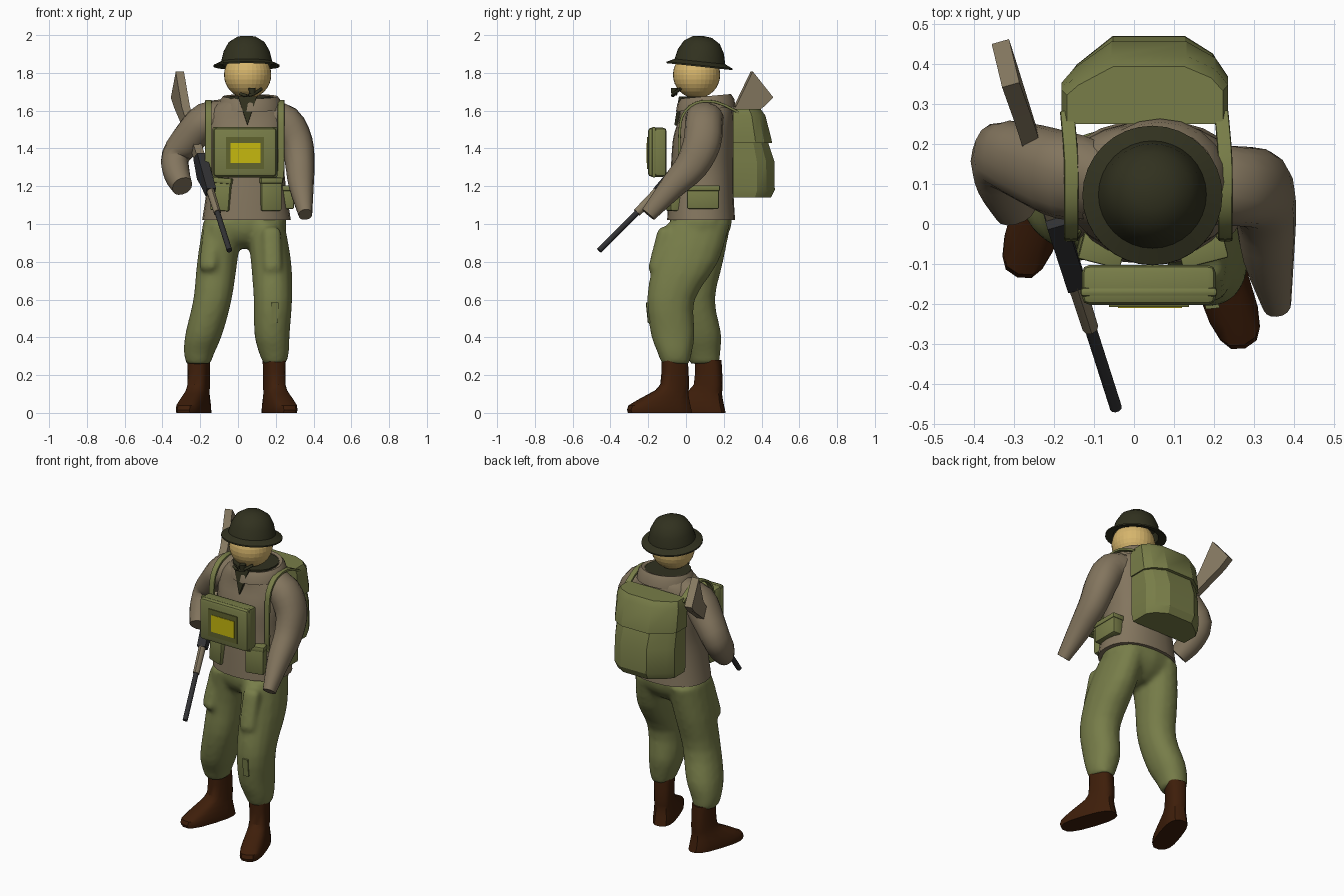
import bpy, bmesh, math
from mathutils import Vector, Matrix, Euler

if "Cube" in bpy.data.objects:
    bpy.data.objects.remove(bpy.data.objects["Cube"], do_unlink=True)


def material(name, hexcode):
    rgb = [int(hexcode[i:i + 2], 16) / 255 for i in (0, 2, 4)]
    col = [c / 12.92 if c < 0.04 else ((c + 0.055) / 1.055) ** 2.4 for c in rgb] + [1]
    m = bpy.data.materials.new(name)
    m.use_nodes = True
    m.diffuse_color = col
    m.node_tree.nodes["Principled BSDF"].inputs["Base Color"].default_value = col
    return m


JACKET = material("jacket tan", "83755e")
TROUSER = material("trouser green", "777d49")
GEAR = material("webbing green", "787d48")
SKIN = material("skin", "d6b56c")
BOOT = material("boot brown", "3e1e0a")
HELMET = material("helmet olive", "31311f")
METAL = material("gun metal", "313133")
WOOD = material("stock wood", "877a62")
PANEL = material("panel olive", "60632f")
YELLOW = material("patch yellow", "c6b80e")


def finish(name, bm, mat, matrix=None, angle=35):
    bmesh.ops.recalc_face_normals(bm, faces=bm.faces[:])
    me = bpy.data.meshes.new(name)
    bm.to_mesh(me)
    bm.free()
    me.materials.append(mat)
    ob = bpy.data.objects.new(name, me)
    bpy.context.scene.collection.objects.link(ob)
    if matrix:
        ob.matrix_world = matrix
    bpy.ops.object.select_all(action="DESELECT")
    ob.select_set(True)
    bpy.context.view_layer.objects.active = ob
    bpy.ops.object.shade_smooth_by_angle(angle=math.radians(angle))
    return ob


def place(loc, rot=(0, 0, 0)):
    return Matrix.Translation(loc) @ Euler(rot).to_matrix().to_4x4()


def resample(rows, n):
    """Smooth spline through the stations, n steps per span."""
    rows = [Vector(r) for r in rows]
    out = []
    for i in range(len(rows) - 1):
        p0, p1, p2 = rows[max(i - 1, 0)], rows[i], rows[i + 1]
        p3 = rows[min(i + 2, len(rows) - 1)]
        for k in range(n):
            t = k / n
            out.append(p1 + (p2 - p0) * (t / 2)
                       + (p0 * 2 - p1 * 5 + p2 * 4 - p3) * (t * t / 2)
                       + (p1 * 3 - p0 - p2 * 3 + p3) * (t ** 3 / 2))
    return out + [rows[-1]]


def oval(sides, power):
    pts = []
    for i in range(sides):
        a = math.tau * i / sides
        c, s = math.cos(a), math.sin(a)
        pts.append((math.copysign(abs(c) ** (2 / power), c),
                    math.copysign(abs(s) ** (2 / power), s)))
    return pts


def bridge(bm, rings):
    n = len(rings[0])
    for lo, hi in zip(rings, rings[1:]):
        for j in range(n):
            bm.faces.new((lo[j], lo[(j + 1) % n], hi[(j + 1) % n], hi[j]))


def loft(name, rows, mat, outline=None, steps=3, follow=False, matrix=None, angle=50):
    """Stations are x, y, z, half width, half depth; follow turns rings along the path."""
    outline = outline or oval(16, 2.2)
    rows = resample(rows, steps)
    bm = bmesh.new()
    rings = []
    for i, r in enumerate(rows):
        c, u, v = Vector(r[:3]), Vector((1, 0, 0)), Vector((0, 1, 0))
        if follow:
            t = Vector(rows[min(i + 1, len(rows) - 1)][:3]) - Vector(rows[max(i - 1, 0)][:3])
            t.normalize()
            u = (u - t * u.dot(t)).normalized()
            v = t.cross(u)
        rings.append([bm.verts.new(c + u * a * r[3] + v * b * r[4]) for a, b in outline])
    bridge(bm, rings)
    bm.faces.new(rings[0])
    bm.faces.new(rings[-1])
    return finish(name, bm, mat, matrix, angle)


def box(name, size, mat, matrix, bevel=0.0):
    bm = bmesh.new()
    bmesh.ops.create_cube(bm, size=1)
    bmesh.ops.scale(bm, vec=size, verts=bm.verts[:])
    if bevel:
        bmesh.ops.bevel(bm, geom=bm.edges[:], offset=bevel, segments=2, affect="EDGES", profile=0.5)
    return finish(name, bm, mat, matrix)


def prism(name, pts, width, mat, matrix):
    """Outline in local y, z extruded across local x."""
    bm = bmesh.new()
    f = bm.faces.new([bm.verts.new((-width / 2, y, z)) for y, z in pts])
    ext = bmesh.ops.extrude_face_region(bm, geom=[f])
    bmesh.ops.translate(bm, vec=(width, 0, 0),
                        verts=[g for g in ext["geom"] if isinstance(g, bmesh.types.BMVert)])
    return finish(name, bm, mat, matrix)


# Faceted head and brimmed helmet
bm = bmesh.new()
bmesh.ops.create_uvsphere(bm, u_segments=32, v_segments=16, radius=.125)
finish("head", bm, SKIN, place((.051, .056, 1.79)), 2)
bm = bmesh.new()
profile = [(0, .152), (.05, .146), (.095, .118), (.122, .07), (.135, .015), (.175, -.004),
           (.175, -.012), (.13, -.004), (.115, .05), (0, .1)]
vs = [bm.verts.new((r, 0, z)) for r, z in profile]
es = [bm.edges.new(p) for p in zip(vs, vs[1:])]
bmesh.ops.spin(bm, geom=vs + es, cent=(0, 0, 0), axis=(0, 0, 1), angle=math.tau, steps=32)
bmesh.ops.remove_doubles(bm, verts=bm.verts[:], dist=.0005)
finish("helmet", bm, HELMET, place((.046, .072, 1.845), (-.105, 0, 0)), 50)

# Mouth pipe
loft("pipe_stem", [(.125, -.03, 1.715, .008, .008), (.085, -.065, 1.69, .009, .009),
                   (.045, -.07, 1.68, .009, .009), (.01, -.06, 1.69, .008, .008)],
     HELMET, follow=True, outline=oval(8, 2))
loft("pipe_bowl", [(.075, -.062, 1.68, .016, .016), (.075, -.062, 1.72, .019, .019)], HELMET,
     outline=oval(10, 2))

# Jacket and arms
loft("jacket", [(.045, .08, 1.02, .235, .18), (.045, .08, 1.15, .215, .172),
                (.045, .085, 1.3, .2, .165), (.045, .093, 1.45, .215, .162),
                (.045, .105, 1.55, .215, .146), (.045, .107, 1.62, .175, .137),
                (.05, .105, 1.655, .13, .125)], JACKET, outline=oval(24, 2.3))
loft("left_arm", [(.15, .1, 1.56, .095, .105), (.25, .095, 1.535, .095, .1),
                  (.312, .085, 1.43, .085, .1), (.328, .03, 1.31, .077, .088),
                  (.335, -.07, 1.2, .066, .068), (.357, -.2, 1.05, .036, .042)],
     JACKET, follow=True)
loft("right_arm", [(-.06, .11, 1.56, .09, .1), (-.17, .12, 1.545, .093, .11),
                   (-.255, .15, 1.46, .088, .1), (-.33, .17, 1.36, .075, .085),
                   (-.325, .11, 1.27, .07, .075), (-.295, .04, 1.2, .055, .06)],
     JACKET, follow=True)

# Turned collar over a dark scarf, open at the throat
loft("scarf", [(.055, .1, 1.55, .12, .12), (.055, .1, 1.675, .13, .125)], HELMET)
bm = bmesh.new()
bridge(bm, [[bm.verts.new((x * r, y * r * .92, z + .012 * y)) for x, y in oval(20, 2)]
            for r, z in [(.172, -.045), (.163, 0), (.145, .024), (.125, .018)]])
finish("collar", bm, JACKET, place((.065, .105, 1.652)))
prism("open_collar", [(-.05, .085), (.05, .085), (0, -.07)], .03, HELMET,
      place((.05, -.036, 1.59), (-.16, 0, 0)) @ Matrix.Rotation(math.pi / 2, 4, "Z"))

# Trousers: hips, legs and thigh pockets blended into one cloth surface
cloth = [
    loft("trousers", [(.04, .08, 1.04, .215, .165), (.04, .075, .97, .215, .16),
                      (.035, .07, .91, .16, .125), (.03, .07, .87, .06, .07)], TROUSER),
    loft("left_leg", [(.145, .07, 1.01, .1, .165), (.175, 0, .8, .107, .172),
                      (.185, -.08, .6, .102, .127), (.18, -.07, .42, .094, .117),
                      (.19, -.06, .32, .08, .092), (.195, -.055, .26, .06, .074)], TROUSER),
    loft("right_leg", [(-.08, .08, 1.01, .105, .16), (-.11, .065, .8, .107, .132),
                       (-.135, .04, .6, .102, .114), (-.18, .07, .42, .099, .117),
                       (-.205, .09, .32, .082, .092), (-.21, .1, .26, .064, .078)], TROUSER)]
for side, loc, turn in (("left", (.18, -.135, .86), .15), ("right", (-.145, -.03, .87), -.45)):
    cloth.append(box(side + "_pocket", (.105, .08, .26), TROUSER, place(loc, (-.25, 0, turn)), .035))
for ob in cloth:
    ob.select_set(True)
bpy.context.view_layer.objects.active = cloth[0]
bpy.ops.object.join()
remesh = cloth[0].modifiers.new("blend", "REMESH")
remesh.mode = "VOXEL"
remesh.voxel_size = .013
remesh.use_smooth_shade = True
smooth = cloth[0].modifiers.new("soften", "SMOOTH")
smooth.factor = .5
smooth.iterations = 8
box("knee_patch", (.035, .012, .11), TROUSER, place((.195, -.2, .53), (.1, 0, .1)))

# Boots
for side, loc, turn in (("left", (.192, -.06, 0), .33), ("right", (-.208, .118, 0), -.32)):
    loft(side + "_boot", [(0, -.082, 0, .066, .178), (0, -.085, .04, .067, .171),
                          (0, -.035, .1, .057, .108), (0, 0, .15, .053, .076),
                          (0, 0, .28, .056, .068)], BOOT, outline=oval(16, 2.8), steps=2,
         matrix=place(loc, (0, 0, turn)), angle=35)

# Backpack with overlapping flap
SHAPE = [(-1, -1), (1, -1), (1, .15), (.85, .6), (.5, 1), (-.4, 1), (-.85, .35), (-1, 0)]


def pack(name, levels):
    loft(name, [(.027, .25 + d, z, w, d) for z, w, d in levels], GEAR, outline=SHAPE,
         steps=1, angle=25)


pack("backpack_body", [(1.14, .19, .1), (1.18, .2, .11), (1.33, .2, .109), (1.44, .2, .091)])
pack("backpack_flap", [(1.428, .208, .103), (1.45, .208, .101), (1.575, .208, .085),
                       (1.61, .195, .072)])
for side, x in (("left", .228), ("right", -.157)):
    loft(side + "_shoulder_strap",
         [(x - .01, .28, 1.59, .018, .007), (x, .16, 1.645, .018, .007), (x, .05, 1.64, .018, .007),
          (x, -.02, 1.57, .018, .007), (x, -.035, 1.45, .018, .007), (x, -.035, 1.3, .018, .007),
          (x * .95, -.02, 1.2, .018, .007)], GEAR, outline=oval(8, 6), follow=True)

# Belt pouches
for name, size, loc, rot in (
        ("right_pouch", (.1, .07, .17), (-.085, -.06, 1.155), (0, .08, -.25)),
        ("left_pouch", (.11, .07, .17), (.17, -.06, 1.155), (0, 0, .25)),
        ("hip_pouch", (.07, .17, .12), (.262, .09, 1.14), (0, 0, 0))):
    m = place(loc, rot)
    box(name, size, GEAR, m, .008)
    box(name + "_lid", (size[0] + .008, size[1] + .008, .03), GEAR,
        m @ Matrix.Translation((0, 0, size[2] / 2 - .01)), .005)

# Chest case with front panel and plain patch
box("chest_case", (.335, .1, .26), GEAR, place((.037, -.152, 1.38)), .02)
box("case_rim", (.342, .022, .267), GEAR, place((.037, -.17, 1.38)), .008)
box("case_panel", (.2, .008, .17), PANEL, place((.037, -.203, 1.375)))
box("case_patch", (.16, .004, .105), YELLOW, place((.04, -.208, 1.375)))

# Rifle, built along an axis from muzzle to butt and rolled slightly
muzzle = Vector((-.045, -.46, .86))
along = Vector((-.278, .87, .87)).normalized()
across = (Vector((1, 0, 0)) - along * along.x).normalized()
frame = Matrix((across, along, across.cross(along))).transposed().to_4x4()
frame.translation = muzzle
frame = frame @ Matrix.Rotation(.17, 4, "Y")
loft("rifle_barrel", [(0, 0, 0, .015, .015), (0, .34, 0, .015, .015)], METAL,
     outline=oval(10, 2), follow=True, steps=1, matrix=frame)
loft("rifle_handguard", [(0, .29, 0, .02, .022), (0, .46, 0, .022, .026)], WOOD,
     outline=oval(8, 2), follow=True, steps=1, matrix=frame)
prism("rifle_receiver", [(.45, .025), (.7, .045), (.74, -.03), (.62, -.07), (.56, -.05), (.45, -.028)],
      .05, METAL, frame)
prism("rifle_stock", [(.7, .025), (1.07, .03), (1.268, .1), (1.254, -.076), (1.18, -.076),
                      (.95, -.04), (.7, -.03)], .045, WOOD, frame)
